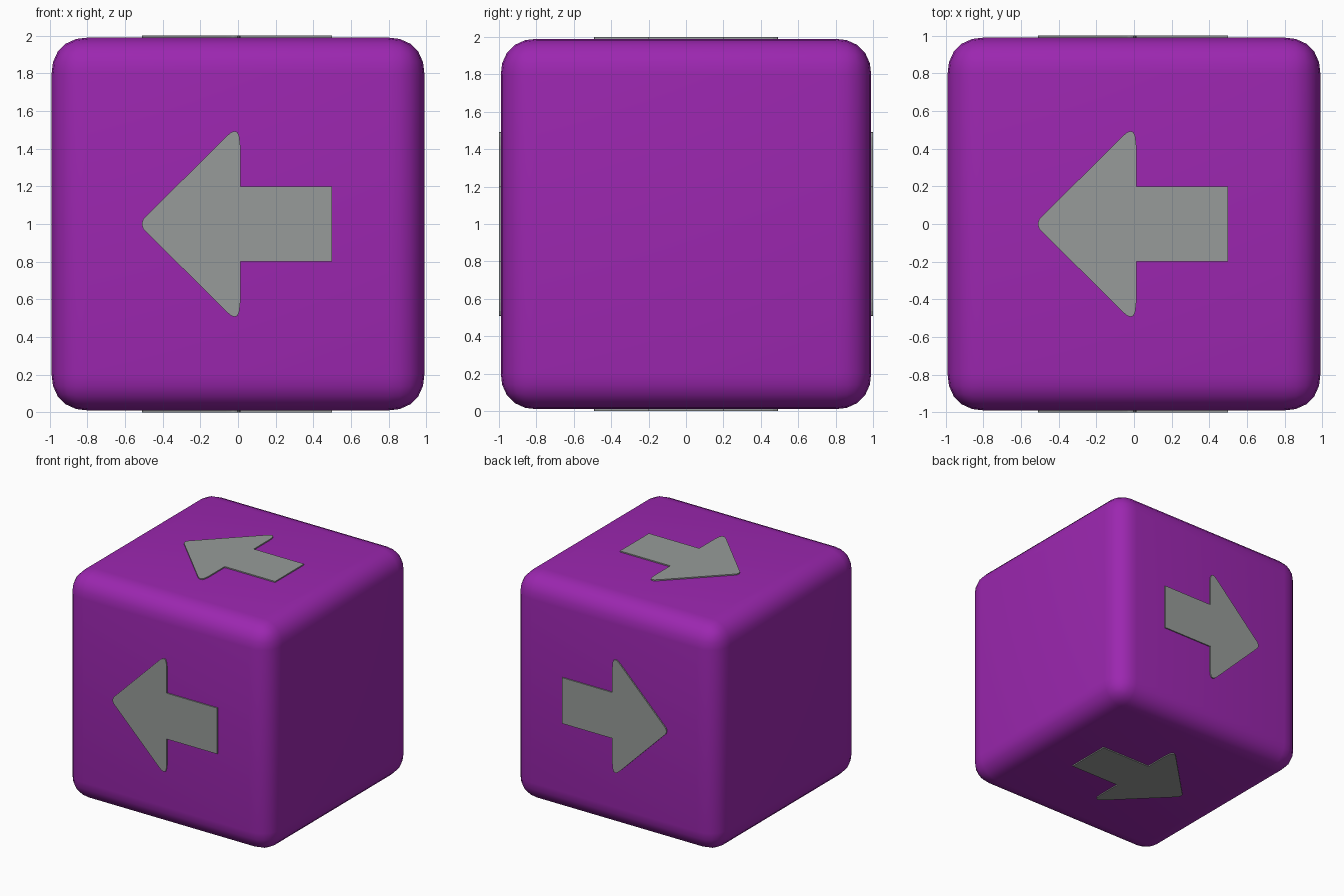
import bpy, bmesh
from math import radians
from mathutils import Matrix, Vector

if "Cube" in bpy.data.objects:
    bpy.data.objects.remove(bpy.data.objects["Cube"])


def material(name, rgb):
    m = bpy.data.materials.new(name)
    m.diffuse_color = (*rgb, 1)
    m.use_nodes = True
    m.node_tree.nodes["Principled BSDF"].inputs["Base Color"].default_value = m.diffuse_color
    return m


purple = material("purple", (0.332, 0.020, 0.434))
grey = material("grey", (0.31, 0.33, 0.32))

# Rounded cube body
bpy.ops.mesh.primitive_cube_add(size=1.98, location=(0, 0, 1))
body = bpy.context.object
body.name = "rounded_cube"
body.data.materials.append(purple)
bevel = body.modifiers.new("round_edges", 'BEVEL')
bevel.width = 0.19
bevel.segments = 5
bevel.profile = 0.53
bpy.ops.object.shade_smooth()

# Upper half of the arrow outline, tip to tail, with softened head corners
half = [(-0.51, 0.008), (-0.503, 0.026), (-0.06, 0.468), (-0.035, 0.488),
        (-0.018, 0.493), (-0.003, 0.488), (0.007, 0.465), (0.012, 0.42),
        (0.012, 0.20), (0.498, 0.20)]
outline = half + [(x, -y) for x, y in reversed(half)]


def arrow(name, angle):
    """Thin arrow plate, turned about the x axis onto one face of the cube."""
    bm = bmesh.new()
    face = bm.faces.new([bm.verts.new((x, y, 0.96)) for x, y in outline])
    ext = bmesh.ops.extrude_face_region(bm, geom=[face])
    top = [v for v in ext["geom"] if isinstance(v, bmesh.types.BMVert)]
    bmesh.ops.translate(bm, verts=top, vec=Vector((0, 0, 0.04)))
    bmesh.ops.recalc_face_normals(bm, faces=bm.faces)
    bm.transform(Matrix.Translation((0, 0, 1)) @ Matrix.Rotation(radians(angle), 4, 'X'))
    mesh = bpy.data.meshes.new(name)
    bm.to_mesh(mesh)
    bm.free()
    mesh.materials.append(grey)
    bpy.context.collection.objects.link(bpy.data.objects.new(name, mesh))


# One arrow on each of the four faces around the x axis
for name, angle in (("top_arrow", 0), ("front_arrow", 90),
                    ("bottom_arrow", 180), ("back_arrow", 270)):
    arrow(name, angle)
